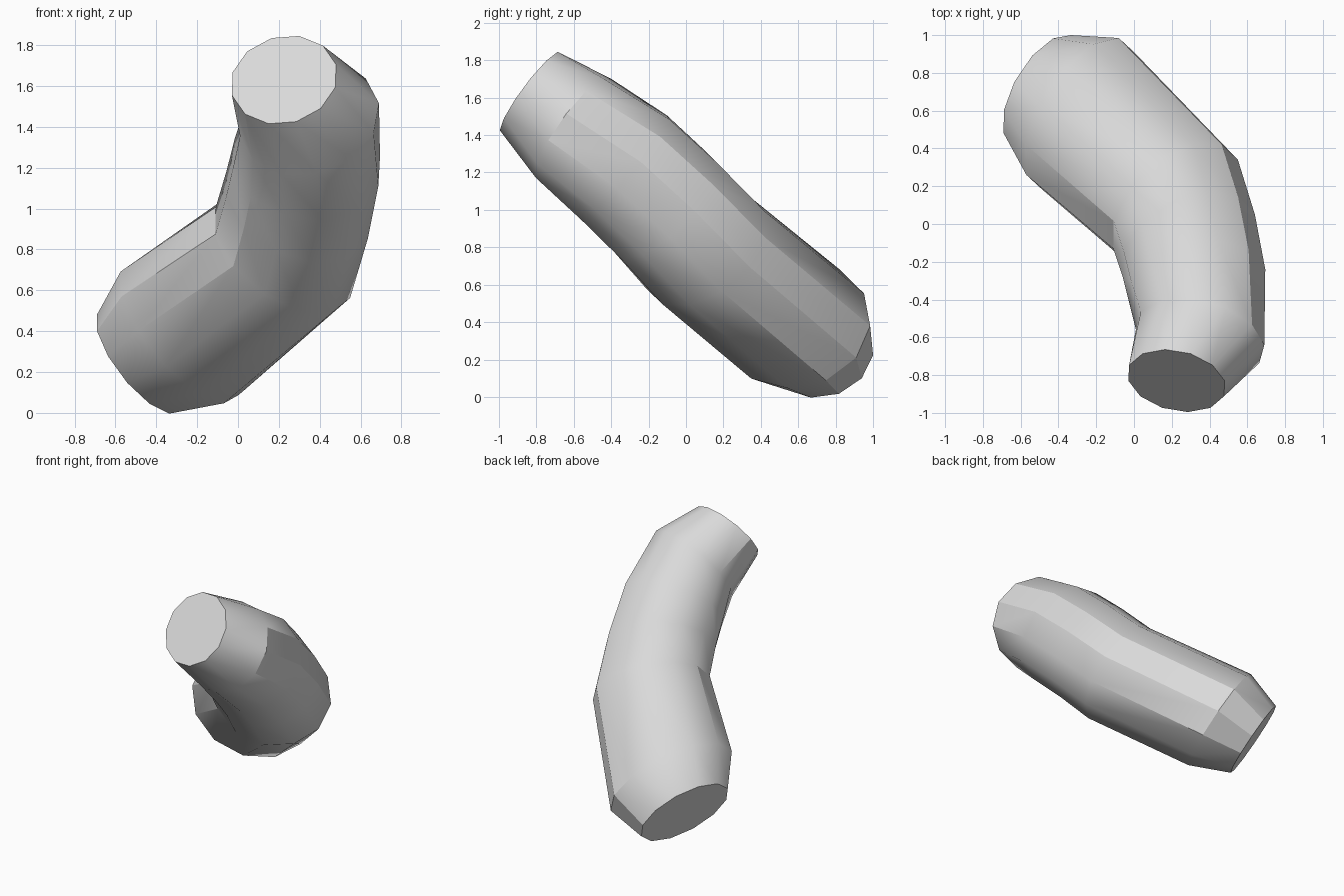
import bpy
import bmesh
import math
from mathutils import Vector

cube = bpy.data.objects.get("Cube")
if cube:
    bpy.data.objects.remove(cube, do_unlink=True)

SIDES = 12
BEND_AXIS = Vector((-0.22, 0.61, 0.755)).normalized()

# Rings from the upper front end to the lower back end:
# centre, half width towards the outside of the bend, half thickness
RINGS = [
    ((0.225, -0.83, 1.63), (0.255, 0, 0.075), 0.27),
    ((0.35, -0.6, 1.435), (0.34, -0.04, 0.08), 0.335),
    ((0.335, -0.33, 1.225), (0.36, 0.09, 0.03), 0.37),
    ((0.29, -0.115, 1.02), (0.35, 0.165, -0.03), 0.375),
    ((0.22, 0.105, 0.785), (0.33, 0.235, -0.09), 0.38),
    ((-0.285, 0.585, 0.39), (0.285, 0.325, -0.18), 0.385),
    ((-0.485, 0.71, 0.25), (0.205, 0.23, -0.15), 0.28),
]


def ring_points(centre, outward, thickness):
    """Oval ring whose first point lies on the outside of the bend."""
    centre, outward = Vector(centre), Vector(outward)
    along = BEND_AXIS - BEND_AXIS.project(outward)
    up = along.normalized() * thickness
    angles = [math.tau * i / SIDES for i in range(SIDES)]
    return [centre + math.cos(a) * outward + math.sin(a) * up for a in angles]


# Bent tapered body, closed by flat caps
bm = bmesh.new()
loops = [[bm.verts.new(p) for p in ring_points(*ring)] for ring in RINGS]
for a, b in zip(loops, loops[1:]):
    for j in range(SIDES):
        k = (j + 1) % SIDES
        bm.faces.new((a[j], a[k], b[k], b[j]))
bm.faces.new(loops[0])
bm.faces.new(loops[-1])
bmesh.ops.recalc_face_normals(bm, faces=bm.faces)

mesh = bpy.data.meshes.new("curved_body")
bm.to_mesh(mesh)
bm.free()
body = bpy.data.objects.new("curved_body", mesh)
bpy.context.collection.objects.link(body)

# Plain grey material
grey = bpy.data.materials.new("light_grey")
grey.use_nodes = True
colour = (0.7, 0.7, 0.7, 1.0)
grey.diffuse_color = colour
grey.node_tree.nodes["Principled BSDF"].inputs["Base Color"].default_value = colour
mesh.materials.append(grey)

# Soft shading with crisp rims
bpy.ops.object.select_all(action="DESELECT")
body.select_set(True)
bpy.context.view_layer.objects.active = body
bpy.ops.object.shade_smooth_by_angle(angle=math.radians(30))
